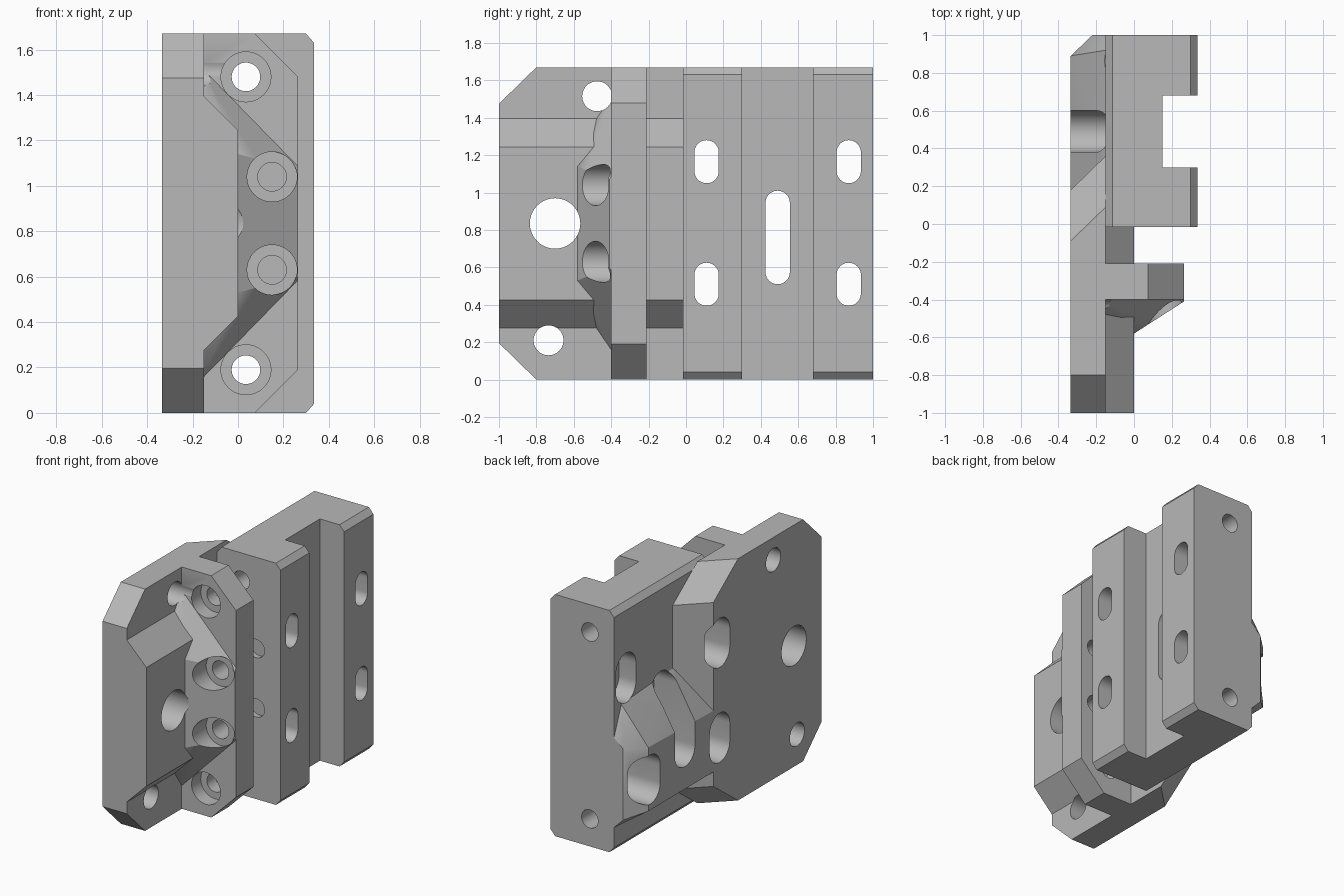
import bpy, bmesh
from math import sin, cos, pi, radians

cube = bpy.data.objects.get("Cube")
if cube:
    bpy.data.objects.remove(cube)

H = 1.67  # overall height

grey = bpy.data.materials.new("machined_grey")
grey.use_nodes = True
colour = (0.48, 0.48, 0.48, 1)
grey.diffuse_color = colour
grey.node_tree.nodes["Principled BSDF"].inputs["Base Color"].default_value = colour


def add_hull(bm, points):
    """Add the convex solid around the points, with flat faces merged."""
    part = bmesh.new()
    for p in points:
        part.verts.new(p)
    res = bmesh.ops.convex_hull(part, input=part.verts)
    loose = {g for g in res["geom_interior"] + res["geom_unused"]
             if isinstance(g, bmesh.types.BMVert)}
    bmesh.ops.delete(part, geom=list(loose), context='VERTS')
    bmesh.ops.dissolve_limit(part, angle_limit=0.01, verts=part.verts, edges=part.edges)
    bmesh.ops.recalc_face_normals(part, faces=part.faces)
    mesh = bpy.data.meshes.new("temp")
    part.to_mesh(mesh)
    part.free()
    bm.from_mesh(mesh)
    bpy.data.meshes.remove(mesh)


def make(name, bm):
    mesh = bpy.data.meshes.new(name)
    bm.to_mesh(mesh)
    bm.free()
    obj = bpy.data.objects.new(name, mesh)
    mesh.materials.append(grey)
    bpy.context.collection.objects.link(obj)
    return obj


def solid(name, points):
    bm = bmesh.new()
    add_hull(bm, points)
    return make(name, bm)


def mirrored(points):
    """Repeat points upside down about the middle height."""
    return points + [(x, y, H - z) for x, y, z in points]


def along_y(profile, y0, y1):
    return [(x, y, z) for y in (y0, y1) for x, z in profile]


def ring(r, n=40):
    return [(r * cos(2 * pi * i / n), r * sin(2 * pi * i / n)) for i in range(n)]


parts = []

# Base plate with cropped corners and a slanted rear edge
parts.append(solid("base_plate", mirrored(
    [(x, y, z) for x, s in ((-.335, 0), (-.15, .18))
     for y, z in ((-1, .195), (-.8, 0), (-.09 + s, 0), (.18 + s, .2))])))

# Raised pad with sloping top and bottom
parts.append(solid("raised_pad", mirrored(
    along_y([(-.15, .275), (0, .425)], -1, -.015))))

# Upright flange
parts.append(solid("flange", mirrored(
    along_y([(-.15, 0), (.075, 0), (.265, .19)], -.4, -.21))))

# Slanted gusset between the pad and the flange
parts.append(solid("gusset", mirrored(
    [(-.15, -.4, .16), (.265, -.4, .585), (.265, -.41, .6), (-.15, -.475, .27),
     (.02, -.475, .44), (0, -.58, .53), (-.15, -.58, .53)])))

# Rail block with chamfered edges
parts.append(solid("rail_block", mirrored(
    along_y([(-.15, .04), (-.115, 0), (.3, 0), (.335, .04)], -.015, 1))))

# Rear boss around the lower fixing holes
parts.append(solid("rear_boss", [
    (-.15, .92, 1.0), (-.15, .3, 1.04), (-.15, 1, .8), (-.22, 1, .74),
    (-.335, .89, .74), (-.335, .1, .72), (-.335, .89, .3), (-.335, .1, .3),
    (-.22, 1, .25), (-.15, 1, .18), (-.15, .1, .15)]))

# Cutters: every hole and the channel
cut = bmesh.new()


def slot_x(y, z, r, half, x0, x1):
    add_hull(cut, [(x, y + a, z + b + d) for x in (x0, x1)
                   for d in (-half, half) for a, b in ring(r)])


def bore_y(x, z, r, y0, y1):
    add_hull(cut, [(x + a, y, z + b) for y in (y0, y1) for a, b in ring(r)])


# Rail channel
add_hull(cut, [(x, y, z) for x in (.15, .5) for y in (.3, .68) for z in (-.1, H + .1)])
# Counterbored fixing slots
slots = [(y, z, .05) for y in (.11, .87) for z in (.51, 1.165)] + [(.49, .76, .185)]
for y, z, half in slots:
    slot_x(y, z, .065, half, -.5, .5)
    slot_x(y, z, .11, half + .01, -.5, -.02)
# Plate holes
for y, z, r in ((-.7, .835, .135), (-.475, 1.515, .08), (-.735, .21, .08)):
    slot_x(y, z, r, 0, -.5, .1)
# Long bores and blind bores with counterbores
for z in (.19, 1.48):
    bore_y(.035, z, .063, -1.2, 1.2)
    bore_y(.035, z, .11, -.8, -.3)
for z in (.63, 1.04):
    bore_y(.15, z, .063, -.8, .02)
    bore_y(.15, z, .11, -.8, -.405)

cutter = make("hole_cutter", cut)
cutter.hide_render = True

# Cut the holes through each part
for obj in parts:
    mod = obj.modifiers.new("holes", 'BOOLEAN')
    mod.operation = 'DIFFERENCE'
    mod.solver = 'EXACT'
    mod.use_self = True
    mod.object = cutter
    bpy.ops.object.select_all(action='DESELECT')
    bpy.context.view_layer.objects.active = obj
    obj.select_set(True)
    bpy.ops.object.modifier_apply(modifier=mod.name)
    bpy.ops.object.shade_smooth_by_angle(angle=radians(25))
bpy.data.objects.remove(cutter)
